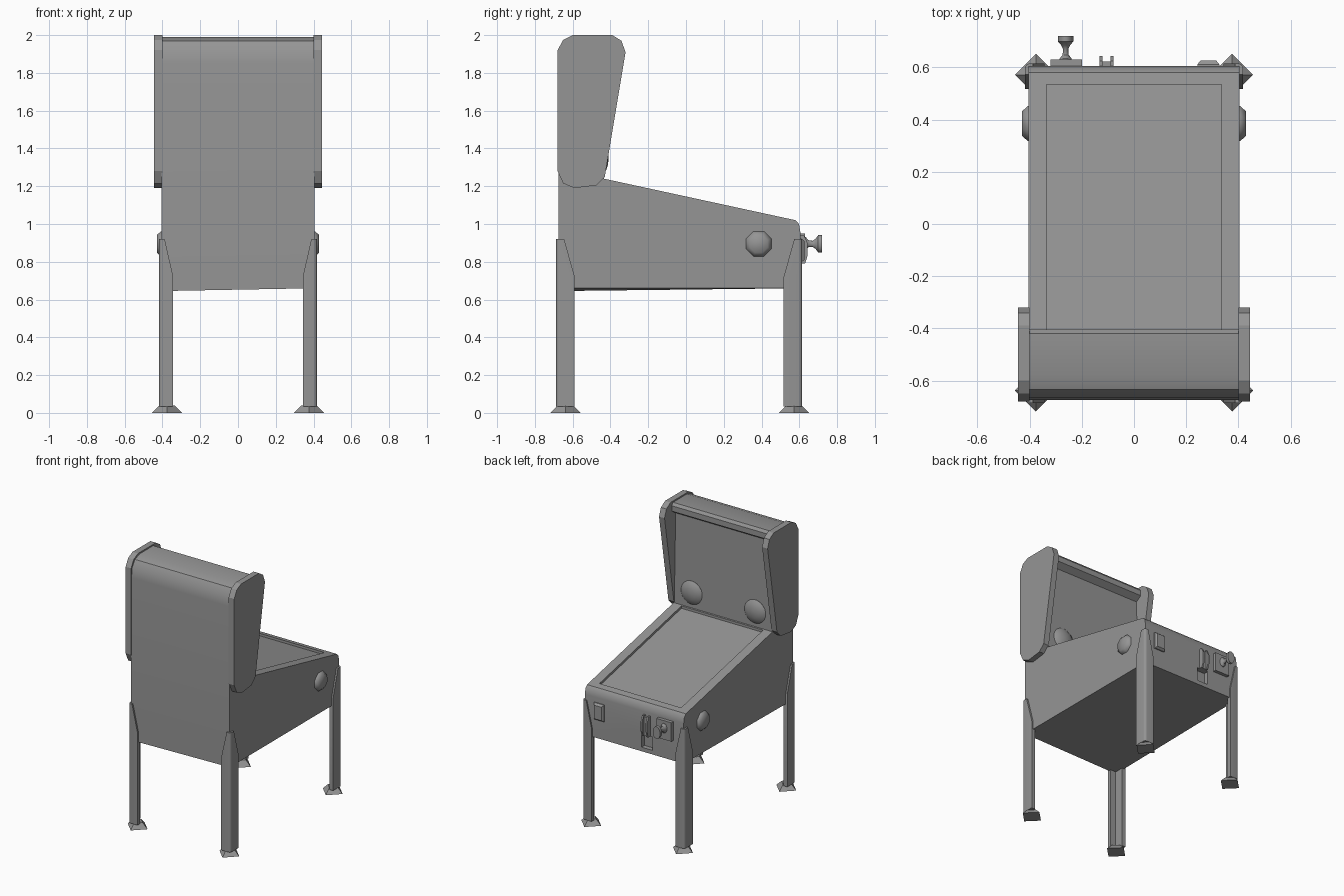
import bpy, bmesh, math
from mathutils import Matrix, Vector

if "Cube" in bpy.data.objects:
    bpy.data.objects.remove(bpy.data.objects["Cube"], do_unlink=True)

GREY = (0.3, 0.3, 0.3, 1)
grey = bpy.data.materials.new("mid_grey")
grey.diffuse_color = GREY
grey.use_nodes = True
grey.node_tree.nodes["Principled BSDF"].inputs["Base Color"].default_value = GREY


def finish(name, bm, smooth=None):
    bmesh.ops.recalc_face_normals(bm, faces=bm.faces)
    mesh = bpy.data.meshes.new(name)
    bm.to_mesh(mesh)
    bm.free()
    mesh.materials.append(grey)
    ob = bpy.data.objects.new(name, mesh)
    bpy.context.collection.objects.link(ob)
    bpy.ops.object.select_all(action='DESELECT')
    ob.select_set(True)
    bpy.context.view_layer.objects.active = ob
    if smooth:
        bpy.ops.object.shade_smooth_by_angle(angle=math.radians(smooth))
    return ob


def loft(rings):
    """Skin a stack of equal-length point rings and cap both ends."""
    bm = bmesh.new()
    rows = [[bm.verts.new(p) for p in ring] for ring in rings]
    n = len(rows[0])
    for a, b in zip(rows, rows[1:]):
        for i in range(n):
            j = (i + 1) % n
            bm.faces.new((a[i], a[j], b[j], b[i]))
    bm.faces.new(rows[0])
    bm.faces.new(rows[-1])
    return bm


def slab(profile, x0, x1):
    """Side profile of (y, z) points carried across from x0 to x1."""
    return loft([[(x, y, z) for y, z in profile] for x in (x0, x1)])


def box(x0, x1, y0, y1, z0, z1):
    return slab([(y0, z0), (y1, z0), (y1, z1), (y0, z1)], x0, x1)


def turned(profile, sides, matrix):
    """Lathe (radius, height) points round local z, then place them."""
    rings = []
    for r, h in profile:
        angles = [2 * math.pi * (i + 0.5) / sides for i in range(sides)]
        rings.append([matrix @ Vector((r * math.cos(a), r * math.sin(a), h)) for a in angles])
    return loft(rings)


def cut(target, cutter):
    mod = target.modifiers.new("cut", 'BOOLEAN')
    mod.operation = 'DIFFERENCE'
    mod.solver = 'EXACT'
    mod.object = cutter
    bpy.ops.object.select_all(action='DESELECT')
    target.select_set(True)
    bpy.context.view_layer.objects.active = target
    bpy.ops.object.modifier_apply(modifier=mod.name)
    bpy.data.objects.remove(cutter, do_unlink=True)


# Cabinet and head, one continuous side profile
cabinet_profile = [
    (-0.675, 0.66), (0.605, 0.66), (0.605, 0.96), (0.598, 1.0), (0.58, 1.02),
    (-0.435, 1.24), (-0.45, 1.9), (-0.405, 1.93), (-0.405, 1.97), (-0.42, 1.99),
    (-0.58, 1.99), (-0.635, 1.97), (-0.667, 1.92), (-0.675, 1.85)]
bm = slab(cabinet_profile, -0.405, 0.405)
for v in bm.verts:  # one sagging lower corner
    if v.co.x < 0 and v.co.y < -0.6 and v.co.z < 0.7:
        v.co.z = 0.645
cabinet = finish("cabinet", bm)


# Sunken playfield following the sloping top
def top_height(y):
    return 1.02 + (0.58 - y) * 0.2167


near, far = 0.535, -0.425
cut(cabinet, finish("playfield_cutter", slab(
    [(near, top_height(near) - 0.018), (near, top_height(near) + 0.06),
     (far, top_height(far) + 0.003), (far, top_height(far) - 0.018)], -0.335, 0.335)))

# Coin return pocket
cut(cabinet, finish("pocket_cutter", box(-0.15, -0.06, 0.57, 0.65, 0.69, 0.79)))
bpy.ops.object.shade_smooth_by_angle(angle=math.radians(35))

# Head side panels
panel_profile = [
    (-0.68, 1.92), (-0.65, 1.975), (-0.6, 2.0), (-0.39, 2.0), (-0.342, 1.97),
    (-0.32, 1.91), (-0.43, 1.25), (-0.475, 1.205), (-0.59, 1.19), (-0.65, 1.215),
    (-0.68, 1.28)]
for side, s in (("left", 1), ("right", -1)):
    finish(side + "_head_panel", slab(panel_profile, s * 0.4, s * 0.445))

    # Domed speaker on the head glass
    place = Matrix.Translation((s * 0.26, -0.45, 1.35)) @ Matrix.Rotation(-math.pi / 2, 4, 'X')
    finish(side + "_speaker", turned(
        [(0.088, 0), (0.088, 0.012), (0.07, 0.026), (0.04, 0.036), (0.012, 0.04)], 20, place), 50)

    # Side button
    place = Matrix.Translation((s * 0.4, 0.385, 0.895)) @ Matrix.Rotation(s * math.pi / 2, 4, 'Y')
    finish(side + "_button", turned(
        [(0.072, 0), (0.072, 0.008), (0.05, 0.03)], 8, place), 60)


# Legs: angle section with a rounded outer corner and tapering top
def leg_ring(cx, cy, sx, sy, arm_x, arm_y, z):
    t = min(0.03, arm_x * 0.8)
    r = 0.018
    section = [(arm_x, 0)]
    for k in range(5):
        a = math.pi / 2 * k / 4
        section.append((r - r * math.sin(a), r - r * math.cos(a)))
    section += [(0, arm_y), (t, arm_y), (t, t), (arm_x, t)]
    return [(cx - sx * u, cy - sy * v, z) for u, v in section]


for end, sy, cy, foot_y in (("front", -1, -0.687, -0.638), ("back", 1, 0.615, 0.572)):
    for side, sx in (("left", 1), ("right", -1)):
        cx = sx * 0.418
        finish(f"{end}_{side}_leg", loft([
            leg_ring(cx, cy, sx, sy, 0.075, 0.098, 0.035),
            leg_ring(cx, cy, sx, sy, 0.075, 0.098, 0.72),
            leg_ring(cx, cy, sx, sy, 0.03, 0.042, 0.92)]), 40)
        place = Matrix.Translation((sx * 0.376, foot_y, 0)) @ Matrix.Rotation(math.pi / 4, 4, 'Z')
        finish(f"{end}_{side}_foot", turned([(0.081, 0), (0.04, 0.04)], 4, place))

# Plunger plate, rod and knob
finish("plunger_plate", box(-0.32, -0.2, 0.6, 0.63, 0.81, 0.95))
place = (Matrix.Translation((-0.262, 0.6, 0.895)) @ Matrix.Diagonal((0.66, 1, 1, 1))
         @ Matrix.Rotation(-math.pi / 2, 4, 'X'))
finish("plunger", turned(
    [(0.04, 0.0), (0.036, 0.034), (0.018, 0.048), (0.016, 0.07), (0.026, 0.085),
     (0.046, 0.1), (0.046, 0.121)], 14, place), 40)

# Coin slots: a backing plate with two upright ribs
finish("coin_plate", box(-0.132, -0.078, 0.6, 0.622, 0.79, 0.93))
for i, x in enumerate((-0.132, -0.09)):
    finish(f"coin_rib_{i + 1}", slab(
        [(0.6, 0.79), (0.63, 0.79), (0.643, 0.83), (0.643, 0.9), (0.625, 0.94), (0.6, 0.94)],
        x, x + 0.012))

# Bevelled start button plate
finish("start_plate", loft([
    [(0.285 + a * w, y, 0.86 + b * h) for a, b in ((-1, -1), (1, -1), (1, 1), (-1, 1))]
    for y, w, h in ((0.6, 0.042, 0.062), (0.612, 0.042, 0.062), (0.627, 0.03, 0.05))]))
